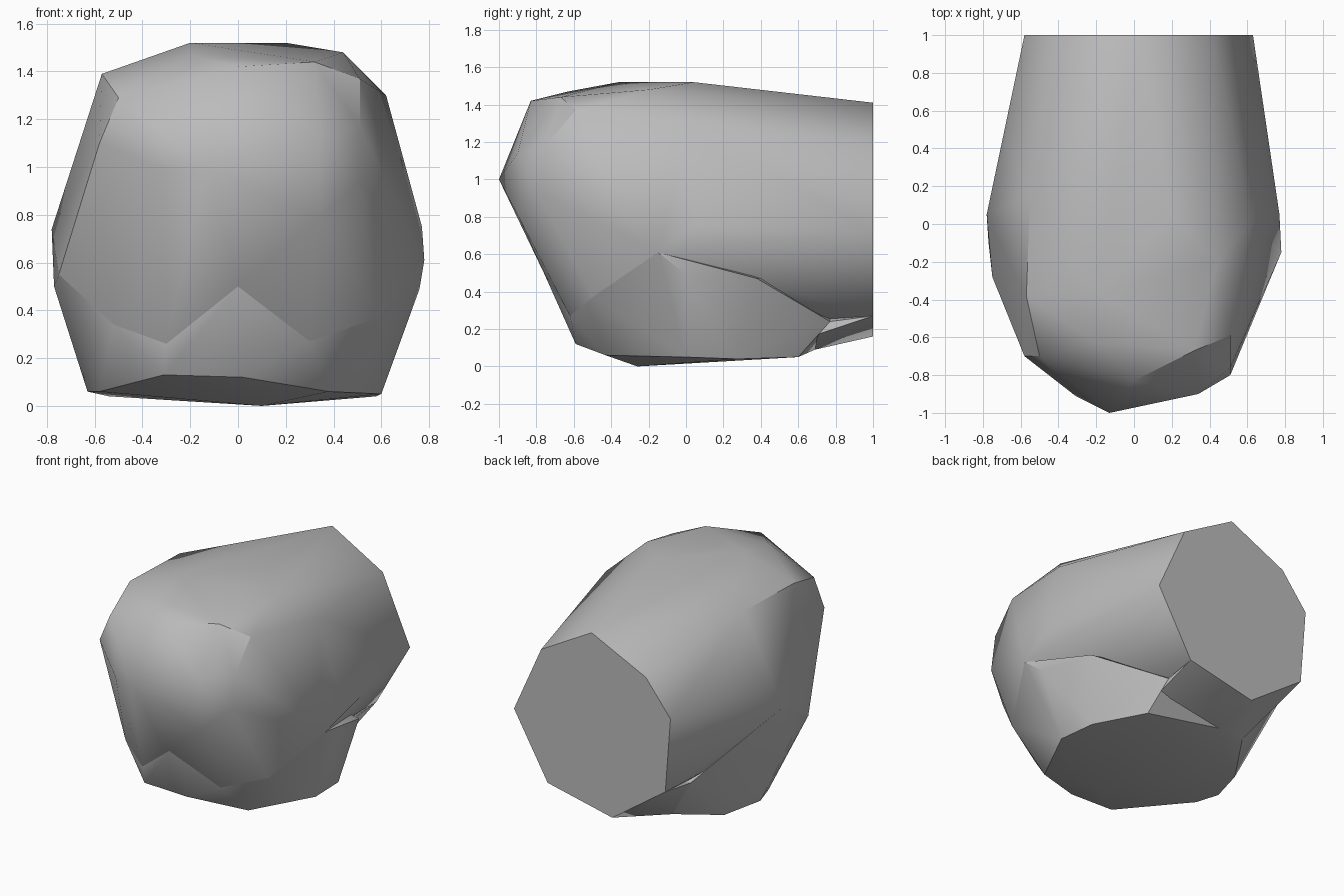
import bpy
import bmesh
import math

old = bpy.data.objects.get("Cube")
if old:
    bpy.data.objects.remove(old, do_unlink=True)

grey = bpy.data.materials.new("plain grey")
grey.use_nodes = True
colour = (0.5, 0.5, 0.5, 1)
grey.diffuse_color = colour
grey.node_tree.nodes["Principled BSDF"].inputs["Base Color"].default_value = colour


def faceted_shell(name, *rings):
    """Wrap a faceted skin around rings of corner points."""
    bm = bmesh.new()
    for ring in rings:
        for corner in ring:
            bm.verts.new(corner)
    bmesh.ops.convex_hull(bm, input=bm.verts[:])
    loose = [v for v in bm.verts if not v.link_faces]
    bmesh.ops.delete(bm, geom=loose, context="VERTS")
    bmesh.ops.recalc_face_normals(bm, faces=bm.faces[:])
    mesh = bpy.data.meshes.new(name)
    bm.to_mesh(mesh)
    bm.free()
    mesh.materials.append(grey)
    part = bpy.data.objects.new(name, mesh)
    bpy.context.collection.objects.link(part)
    bpy.ops.object.select_all(action="DESELECT")
    part.select_set(True)
    bpy.context.view_layer.objects.active = part
    bpy.ops.object.shade_smooth_by_angle(angle=math.radians(32))


# Flat octagonal end of the upper body
back_outline = [(.63, .72), (.42, 1.19), (.03, 1.41), (-.39, 1.21),
                (-.58, .97), (-.54, .45), (-.13, .16), (.37, .27)]
back_end = [(x, 1, z) for x, z in back_outline]

# Crown, jutting brow and the ridges along each flank
crown = [(-.2, -.36, 1.52), (.2, .04, 1.52), (.44, -.2, 1.48),
         (.62, 0, 1.3), (-.57, -.38, 1.39), (-.55, .14, 1.39),
         (-.2, -.63, 1.47)]
brow = [(0, -.83, 1.42), (.32, -.67, 1.44), (.51, -.59, 1.37),
        (.51, -.76, 1.17), (.51, -.8, .94), (.34, -.9, 1.14),
        (-.13, -1, 1), (-.31, -.91, .99), (-.58, -.7, 1.1),
        (-.5, -.7, 1.29), (.34, -.89, .79)]
flanks = [(.77, .05, .75), (.68, .35, .95),
          (-.78, .05, .74), (-.68, .42, .95)]

# Seam shared by the upper and lower body
seam = [(-.75, -.28, .55), (-.52, -.5, .34), (-.3, -.63, .26),
        (0, -.76, .5), (.3, -.62, .27), (.59, -.5, .37),
        (.78, -.15, .61)]
faceted_shell("upper_body", back_end, crown, brow, flanks, seam)

# Nearly flat underside and the waist that rises from it
underside = [(.38, -.43, .06), (.6, 0, .05), (.58, .28, .04),
             (.39, .6, .05), (-.12, .69, .09), (-.35, .65, .11),
             (-.54, .35, .04), (-.63, .08, .06), (-.58, -.08, .06),
             (-.31, -.59, .13), (.02, -.59, .12), (.1, -.26, 0)]
heel = [(.36, .77, .24), (.37, .64, .15)]
rear_corner = (-.57, .76, .43)
waist = [(.67, .38, .47), (.76, 0, .49), (-.77, -.1, .5),
         (-.78, .05, .74), rear_corner]
faceted_shell("lower_body", underside, heel, waist, seam)

# Web joining the underside to the lower edge of the back end
web_edge = back_end[5:] + [(-.12, .69, .09), (-.35, .65, .11), rear_corner]
faceted_shell("rear_web", web_edge, heel)
